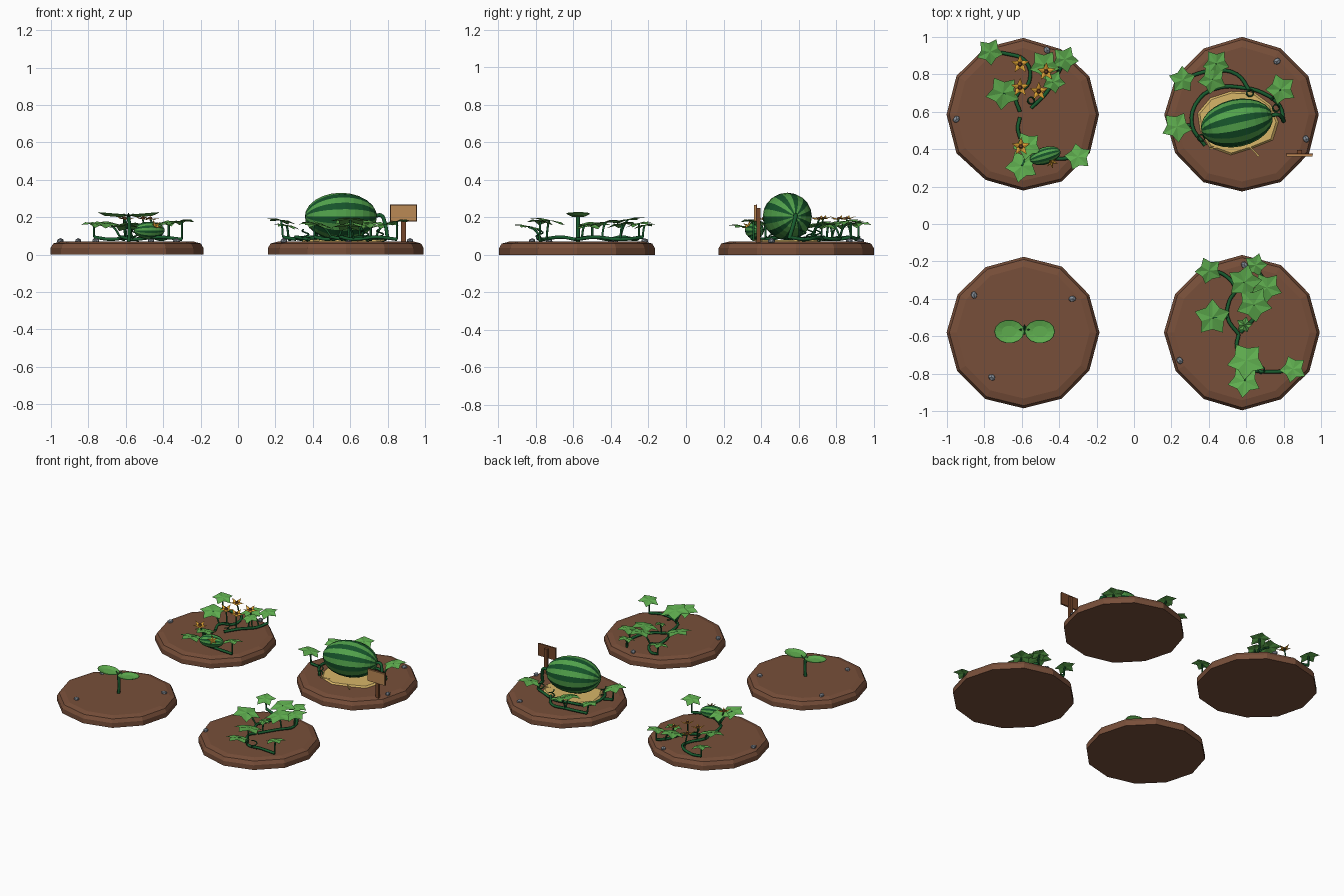
import bpy, math, random
from mathutils import Vector, Matrix

if "Cube" in bpy.data.objects:
    bpy.data.objects.remove(bpy.data.objects["Cube"])
random.seed(4)
TAU = 2 * math.pi
GROUND = 0.07


def material(name, *rgb):
    linear = [(c / 255) ** 2.2 for c in rgb] + [1]
    m = bpy.data.materials.new(name)
    m.use_nodes = True
    m.diffuse_color = linear
    m.node_tree.nodes["Principled BSDF"].inputs["Base Color"].default_value = linear
    return m


soil = material("soil brown", 119, 80, 60)
leaf_green = material("leaf green", 95, 172, 80)
vine_green = material("vine green", 30, 92, 50)
rind_light = material("light rind", 82, 160, 76)
rind_dark = material("dark rind", 28, 84, 46)
straw = material("straw yellow", 214, 180, 104)
petal = material("petal orange", 222, 160, 55)
stone = material("stone grey", 134, 142, 152)
board_wood = material("board wood", 186, 136, 86)
post_wood = material("post wood", 116, 72, 46)


def mesh_object(name, verts, faces, *mats):
    me = bpy.data.meshes.new(name)
    me.from_pydata(verts, [], faces)
    for m in mats:
        me.materials.append(m)
    ob = bpy.data.objects.new(name, me)
    bpy.context.collection.objects.link(ob)
    return ob


def lathe(name, profile, sides, mat, jitter=0):
    """Stack of polygon rings, closed at both ends."""
    wobble = [1 + random.uniform(-jitter, jitter) for _ in range(sides)]
    verts = [(r * w * math.cos(TAU * i / sides), r * w * math.sin(TAU * i / sides), z)
             for r, z in profile for i, w in enumerate(wobble)]
    faces = [(k * sides + i, k * sides + (i + 1) % sides,
              (k + 1) * sides + (i + 1) % sides, (k + 1) * sides + i)
             for k in range(len(profile) - 1) for i in range(sides)]
    faces += [list(range(sides))[::-1],
              [(len(profile) - 1) * sides + i for i in range(sides)]]
    return mesh_object(name, verts, faces, mat)


def tube(name, points, radius, mat=vine_green):
    cu = bpy.data.curves.new(name, "CURVE")
    cu.dimensions = "3D"
    cu.bevel_depth, cu.bevel_resolution = radius, 1
    cu.resolution_u, cu.use_fill_caps = 4, True
    sp = cu.splines.new("BEZIER")
    sp.bezier_points.add(len(points) - 1)
    for bp, p in zip(sp.bezier_points, points):
        bp.co = p
        bp.handle_left_type = bp.handle_right_type = "AUTO"
    cu.materials.append(mat)
    ob = bpy.data.objects.new(name, cu)
    bpy.context.collection.objects.link(ob)
    return ob


def star(name, points, notch, size, rise, mat):
    """Pointed blade: raised or sunken centre, long tips, short notches."""
    verts = [(0, 0, 0)]
    for i in range(points * 2):
        r = size * (notch if i % 2 else 1)
        a = math.pi * i / points
        verts.append((r * math.cos(a), r * math.sin(a), 0 if i % 2 else rise))
    n = points * 2
    return mesh_object(name, verts, [(0, i + 1, (i + 1) % n + 1) for i in range(n)], mat)


def box(name, size, place, mat, turn=0):
    bpy.ops.mesh.primitive_cube_add(size=1)
    ob = bpy.context.object
    ob.name = name
    ob.matrix_world = (Matrix.Translation(place) @ Matrix.Rotation(turn, 4, "Z")
                       @ Matrix.Diagonal((*size, 1)))
    ob.data.materials.append(mat)
    return ob


def root_for(spot, vines):
    """Nearest place on the ground vines for a stalk to grow from."""
    spots = [a.lerp(b, t / 4) for v in vines for a, b in zip(v, v[1:]) for t in range(5)]
    return min(spots, key=lambda p: (p.xy - spot.xy).length)


def leaf(x, y, size, centre, vines):
    z = 0.175 + random.uniform(-0.025, 0.015)
    spot = Vector((x, y, z))
    heading = math.atan2(y - centre[1], x - centre[0]) + random.uniform(-0.3, 0.3)
    ob = star("vine_leaf", 5, 0.64, size, -0.012, leaf_green)
    ob.matrix_world = (Matrix.Translation(spot) @ Matrix.Rotation(heading, 4, "Z")
                       @ Matrix.Rotation(-0.2, 4, "Y"))
    root = root_for(spot, vines)
    middle = root.lerp(spot, 0.5) + Vector((0, 0, 0.015))
    tube("leaf_stalk", [root, middle, spot - Vector((0, 0, 0.003))], 0.006)


def flower(x, y, vines):
    spot = Vector((x, y, 0.19))
    ob = star("flower", 5, 0.45, 0.052, 0.012, petal)
    ob.location, ob.rotation_euler = spot, (0.15, -0.1, math.pi / 2)
    heart = lathe("flower_heart", [(0.014, 0), (0.008, 0.012)], 6, post_wood)
    heart.location = spot
    root = root_for(spot, vines)
    tube("flower_stalk", [root, root.lerp(spot, 0.5) + Vector((0, 0, 0.01)), spot], 0.005)


def melon(name, place, length, radius, turn):
    """Ellipsoid along x with alternating rind stripes."""
    bpy.ops.mesh.primitive_uv_sphere_add(segments=20, ring_count=12, radius=1)
    ob = bpy.context.object
    ob.name = name
    ob.data.materials.append(rind_light)
    ob.data.materials.append(rind_dark)
    for f in ob.data.polygons:
        angle = math.atan2(f.center.y, f.center.x) % TAU
        f.material_index = int(angle / TAU * 20) % 2
    ob.matrix_world = (Matrix.Translation(place) @ Matrix.Rotation(turn, 4, "Z")
                       @ Matrix.Diagonal((length, radius, radius, 1))
                       @ Matrix.Rotation(math.pi / 2, 4, "Y"))


def vine(points):
    path = [Vector((x, y, GROUND + 0.012 + 0.012 * (i % 2))) for i, (x, y) in enumerate(points)]
    tube("ground_vine", path, 0.01)
    return path


def tendril(x, y):
    tube("tendril", [(x + 0.018 * math.cos(i * 1.3), y + 0.018 * math.sin(i * 1.3),
                      GROUND + 0.008 * i) for i in range(9)], 0.004)


def bed(centre, radius, stones):
    ob = lathe("soil_bed", [(radius, 0), (radius, 0.035), (radius * 0.965, 0.06),
                            (radius * 0.87, GROUND)], 12, soil, 0.012)
    ob.location = (*centre, 0)
    for x, y in stones:
        bpy.ops.mesh.primitive_ico_sphere_add(subdivisions=1, radius=0.02,
                                              location=(x, y, GROUND + 0.004))
        bpy.context.object.name = "stone"
        bpy.context.object.scale = (1.1, 0.9, 0.75)
        bpy.context.object.rotation_euler.z = x * 9
        bpy.context.object.data.materials.append(stone)


def plant(centre, paths, leaves, flowers=()):
    vines = [vine(p) for p in paths]
    for x, y, size in leaves:
        leaf(x, y, size, centre, vines)
    for x, y in flowers:
        flower(x, y, vines)


# Sprout bed: stem, two seed leaves and a bud
bed((-0.59, -0.58), 0.408, [(-0.855, -0.38), (-0.33, -0.4), (-0.76, -0.82)])
tube("sprout_stem", [(-0.585, -0.575, 0.06), (-0.58, -0.575, 0.13), (-0.585, -0.575, 0.205)], 0.011)
for side in (-1, 1):
    ob = lathe("seed_leaf", [(0.045, -0.014), (0.081, 0), (0.079, 0.003), (0.04, -0.006)], 14, leaf_green)
    ob.scale.y = 0.78
    ob.rotation_euler.y = -0.08 * side
    ob.location = (-0.585 + 0.082 * side, -0.575, 0.218)
bud = star("sprout_bud", 4, 0.5, 0.03, 0.02, vine_green)
bud.location = (-0.585, -0.565, 0.205)

# Young vine bed
centre = (0.578, -0.58)
bed(centre, 0.415, [(0.59, -0.22), (0.245, -0.73)])
plant(centre,
      [[(0.56, -0.59), (0.5, -0.5), (0.51, -0.41), (0.54, -0.35), (0.48, -0.27), (0.41, -0.25)],
       [(0.57, -0.58), (0.66, -0.48), (0.71, -0.35), (0.65, -0.23)],
       [(0.56, -0.59), (0.55, -0.66), (0.62, -0.77), (0.74, -0.79), (0.85, -0.78)]],
      [(0.4, -0.25, 0.075), (0.59, -0.31, 0.095), (0.71, -0.34, 0.085), (0.64, -0.43, 0.1),
       (0.42, -0.5, 0.1), (0.59, -0.54, 0.045), (0.6, -0.73, 0.105), (0.59, -0.84, 0.09),
       (0.85, -0.775, 0.075), (0.65, -0.22, 0.065)])
tendril(0.68, -0.78)

# Flowering bed with a small unripe melon
centre = (-0.592, 0.585)
bed(centre, 0.408, [(-0.95, 0.56), (-0.465, 0.93)])
plant(centre,
      [[(-0.61, 0.6), (-0.63, 0.68), (-0.56, 0.76), (-0.58, 0.87), (-0.68, 0.91), (-0.77, 0.92)],
       [(-0.55, 0.62), (-0.47, 0.7), (-0.41, 0.8), (-0.37, 0.88)],
       [(-0.61, 0.57), (-0.62, 0.5), (-0.56, 0.4), (-0.42, 0.35), (-0.3, 0.36)]],
      [(-0.77, 0.92, 0.075), (-0.37, 0.88, 0.075), (-0.48, 0.85, 0.085), (-0.7, 0.7, 0.095),
       (-0.43, 0.76, 0.065), (-0.57, 0.42, 0.08), (-0.6, 0.31, 0.09), (-0.3, 0.36, 0.075)],
      [(-0.61, 0.855), (-0.47, 0.815), (-0.61, 0.73), (-0.51, 0.71), (-0.605, 0.415)])
melon("small_melon", (-0.475, 0.365, 0.13), 0.085, 0.046, 0.3)
tendril(-0.55, 0.66)
spent = star("spent_flower", 5, 0.4, 0.035, 0.012, petal)
spent.location, spent.rotation_euler = (-0.44, 0.33, 0.155), (0.6, 0.5, 0)

# Harvest bed with the ripe melon on straw
centre = (0.578, 0.585)
bed(centre, 0.412, [(0.765, 0.87), (0.92, 0.455)])
plant(centre,
      [[(0.38, 0.42), (0.31, 0.53), (0.35, 0.67), (0.46, 0.73), (0.57, 0.73), (0.69, 0.7),
        (0.78, 0.63), (0.8, 0.55)],
       [(0.27, 0.78), (0.42, 0.82), (0.55, 0.8), (0.62, 0.71)],
       [(0.31, 0.53), (0.24, 0.52)]],
      [(0.44, 0.86, 0.075), (0.42, 0.77, 0.08), (0.26, 0.77, 0.075),
       (0.23, 0.52, 0.085), (0.785, 0.72, 0.085)])
melon("ripe_melon", (0.55, 0.54, 0.204), 0.195, 0.127, 0.22)
tube("melon_stem", [(0.8, 0.55, 0.085), (0.785, 0.575, 0.17), (0.765, 0.585, 0.21), (0.73, 0.58, 0.205)], 0.011)
for x, y in ((0.36, 0.46), (0.62, 0.7), (0.76, 0.62)):
    tendril(x, y)
mat_pad = lathe("straw_pad", [(0.215, 0), (0.2, 0.012)], 11, straw, 0.08)
mat_pad.location, mat_pad.scale.y = (0.55, 0.545, GROUND - 0.002), 0.78
for x, y, turn in ((0.64, 0.39, -0.8), (0.44, 0.41, 0.2), (0.75, 0.6, 0.5)):
    box("loose_straw", (0.08, 0.008, 0.008), (x, y, GROUND + 0.008), straw, turn)

# Wooden sign
box("sign_post", (0.026, 0.02, 0.19), (0.885, 0.386, 0.155), post_wood)
box("sign_board", (0.14, 0.014, 0.085), (0.885, 0.369, 0.222), board_wood)
box("sign_backing", (0.146, 0.006, 0.091), (0.885, 0.375, 0.222), post_wood)
